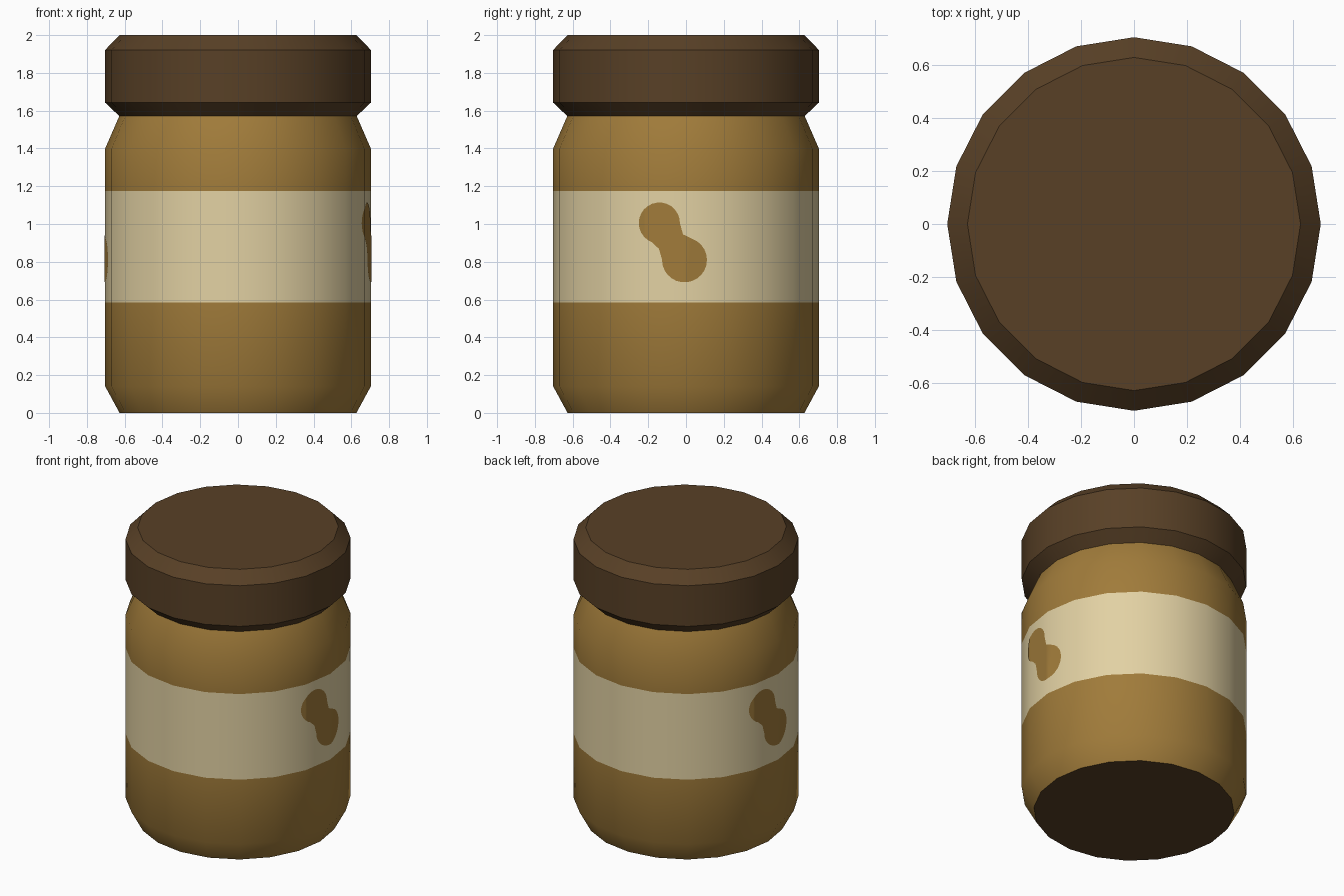
import bpy, bmesh, math
from mathutils import Vector

if "Cube" in bpy.data.objects:
    bpy.data.objects.remove(bpy.data.objects["Cube"])

SIDES = 20
R = 0.703


def material(name, rgb):
    m = bpy.data.materials.new(name)
    lin = [((c / 255 + 0.055) / 1.055) ** 2.4 for c in rgb]
    m.diffuse_color = (*lin, 1)
    m.use_nodes = True
    m.node_tree.nodes["Principled BSDF"].inputs["Base Color"].default_value = m.diffuse_color
    return m


spread = material("golden brown", (160, 123, 58))
cream = material("cream label", (226, 209, 163))
dark = material("dark brown", (88, 64, 38))


def make_object(name, bm, mats, angle):
    me = bpy.data.meshes.new(name)
    bm.to_mesh(me)
    bm.free()
    ob = bpy.data.objects.new(name, me)
    bpy.context.collection.objects.link(ob)
    for m in mats:
        me.materials.append(m)
    bpy.ops.object.select_all(action='DESELECT')
    bpy.context.view_layer.objects.active = ob
    ob.select_set(True)
    bpy.ops.object.shade_smooth_by_angle(angle=math.radians(angle))
    return ob


def lathe(name, profile, mats, bands, bottom=None, top=None, angle=32):
    """Stack of 20-sided rings; bands gives a material index per ring gap."""
    bm = bmesh.new()
    rings = []
    for r, z in profile:
        rings.append([bm.verts.new((r * math.cos(2 * math.pi * i / SIDES),
                                    r * math.sin(2 * math.pi * i / SIDES), z))
                      for i in range(SIDES)])
    for lo, hi, idx in zip(rings, rings[1:], bands):
        for i in range(SIDES):
            j = (i + 1) % SIDES
            bm.faces.new((lo[i], lo[j], hi[j], hi[i])).material_index = idx
    if bottom is not None:
        bm.faces.new(rings[0][::-1]).material_index = bottom
    if top is not None:
        bm.faces.new(rings[-1]).material_index = top
    return make_object(name, bm, mats, angle)


# Jar with the label band and dark base
lathe("jar", [(0.627, 0), (R, 0.14), (R, 0.585), (R, 1.175), (R, 1.4), (0.627, 1.575)],
      [spread, cream, dark], [0, 0, 1, 0, 0], bottom=2)

# Lid
lathe("lid", [(0.629, 1.572), (R, 1.642), (R, 1.922), (0.627, 2.0)],
      [dark], [0, 0, 0], top=0, angle=30)


# Peanut emblem: two lobes joined by a waist, laid on the facets
def arc(cy, cz, r, mid, half, n=18):
    return [(cy + r * math.cos(math.radians(mid - half + 2 * half * k / n)),
             cz + r * math.sin(math.radians(mid - half + 2 * half * k / n)))
            for k in range(n + 1)]


def surface_x(y):
    step, a = R * math.sin(math.radians(18)), abs(y)
    x = R - min(a, step) * math.tan(math.radians(9))
    return x - max(a - step, 0) * math.tan(math.radians(27)) + 0.003


outline = (arc(-0.141, 1.005, 0.109, 124.3, 125) + [(-0.143, 0.868)]
           + arc(-0.008, 0.81, 0.119, 304.3, 125) + [(-0.016, 0.945)])

for name, side in (("right_peanut_emblem", 1), ("left_peanut_emblem", -1)):
    bm = bmesh.new()
    bm.faces.new([bm.verts.new((0, y, z)) for y, z in outline])
    bmesh.ops.triangulate(bm, faces=bm.faces[:])
    for cut in (0, -R * math.sin(math.radians(18))):
        bmesh.ops.bisect_plane(bm, geom=bm.verts[:] + bm.edges[:] + bm.faces[:],
                               plane_co=Vector((0, cut, 0)), plane_no=Vector((0, 1, 0)))
    for v in bm.verts:
        v.co = (side * surface_x(v.co.y), side * v.co.y, v.co.z)
    make_object(name, bm, [spread], 30)
